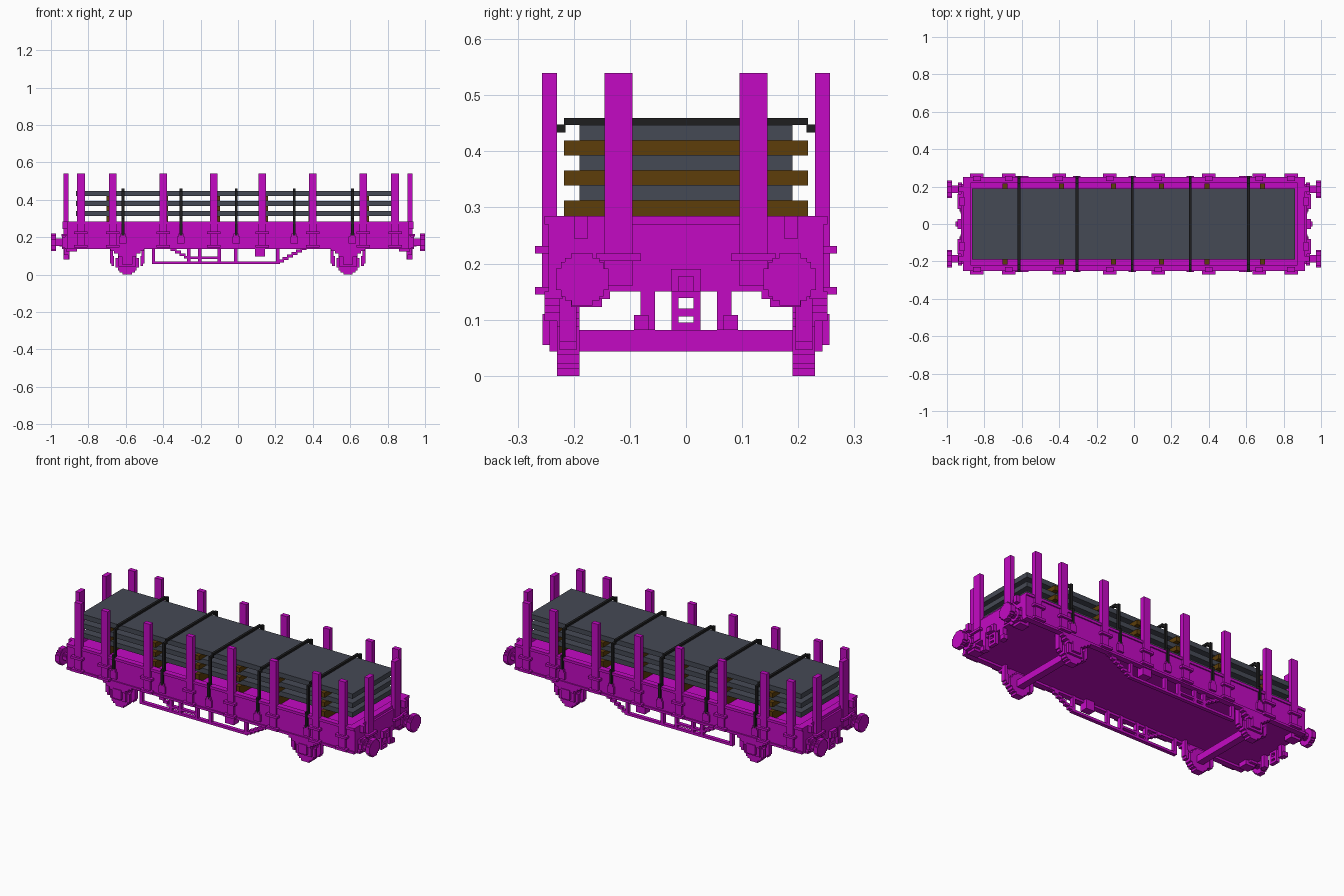
import bpy
import bmesh
from mathutils import Vector

if "Cube" in bpy.data.objects:
    bpy.data.objects.remove(bpy.data.objects["Cube"], do_unlink=True)


def material(name, rgb):
    m = bpy.data.materials.new(name)
    m.use_nodes = True
    m.diffuse_color = (*rgb, 1)
    m.node_tree.nodes["Principled BSDF"].inputs["Base Color"].default_value = (*rgb, 1)
    return m


MAGENTA = material("magenta paint", (0.55, 0.003, 0.55))
GREY = material("slate grey", (0.06, 0.067, 0.09))
BROWN = material("brown timber", (0.11, 0.048, 0.003))
BLACK = material("black webbing", (0.013, 0.013, 0.014))
U = 0.0135  # block size of the stepped style
SIDES = (-1, 1)


class Part:
    """Collects blocks and stepped discs into one named object."""

    def __init__(self, name, mat):
        self.name, self.mat, self.bm = name, mat, bmesh.new()

    def box(self, x0, x1, y0, y1, z0, z1):
        lo, hi = Vector((x0, y0, z0)), Vector((x1, y1, z1))
        size, mid = hi - lo, (hi + lo) / 2
        for v in bmesh.ops.create_cube(self.bm, size=1)["verts"]:
            v.co = Vector(c * abs(s) for c, s in zip(v.co, size)) + mid

    def disc(self, axis, a0, a1, c, z, r):
        quarter = [(1, .4), (.8, .4), (.8, .65), (.65, .65), (.65, .8), (.4, .8), (.4, 1)]
        ring = []
        for _ in range(4):
            ring += quarter
            quarter = [(-v, u) for u, v in quarter]
        pts = [(a0, c + u * r, z + v * r) if axis == "x" else (c + u * r, a0, z + v * r)
               for u, v in ring]
        face = self.bm.faces.new([self.bm.verts.new(p) for p in pts])
        move = (a1 - a0, 0, 0) if axis == "x" else (0, a1 - a0, 0)
        out = bmesh.ops.extrude_face_region(self.bm, geom=[face], use_keep_orig=True)
        bmesh.ops.translate(self.bm, vec=move,
                            verts=[g for g in out["geom"] if isinstance(g, bmesh.types.BMVert)])

    def finish(self):
        bmesh.ops.recalc_face_normals(self.bm, faces=self.bm.faces[:])
        mesh = bpy.data.meshes.new(self.name)
        self.bm.to_mesh(mesh)
        self.bm.free()
        mesh.materials.append(self.mat)
        bpy.context.collection.objects.link(bpy.data.objects.new(self.name, mesh))


# Deck with raised rim
deck = Part("deck", MAGENTA)
deck.box(-.9, .9, -.23, .23, .15, .265)
for s in SIDES:
    deck.box(-.915, .915, s * .22, s * .245, .137, .285)
    deck.box(s * .875, s * .915, -.22, .22, .15, .285)
    deck.box(-.915, .915, s * .245, s * .252, .27, .285)
    deck.box(-.915, .915, s * .245, s * .252, .137, .15)
deck.finish()

# Side stakes with their sockets
stakes = Part("side_stakes", MAGENTA)
sockets = Part("stake_sockets", MAGENTA)
for s in SIDES:
    for x in (-.84, -.67, -.4, -.13, .13, .4, .67, .84):
        stakes.box(x - .021, x + .021, s * .23, s * .257, .155, .54)
        for z in (.218, .145):
            sockets.box(x - .036, x + .036, s * .24, s * .269, z, z + U)
stakes.finish()

# End stakes, their sockets and corner blocks
ends = Part("end_stakes", MAGENTA)
for s in SIDES:
    for t in SIDES:
        ends.box(s * .905, s * .932, t * .095, t * .145, .16, .54)
        sockets.box(s * .91, s * .945, t * .08, t * .16, .205, .218)
        ends.box(s * .91, s * .938, t * .175, t * .2, .245, .285)
ends.finish()
sockets.finish()

# Headstocks and round buffers
head = Part("headstocks", MAGENTA)
buffers = Part("buffers", MAGENTA)
for s in SIDES:
    head.box(s * .9, s * .926, -.135, .135, .15, .27)
    for t in SIDES:
        head.box(s * .88, s * .926, t * .135, t * .215, .137, .21)
        head.box(s * .86, s * .92, t * .15, t * .205, .123, .15)
        buffers.disc("x", s * .92, s * .94, t * .185, .172, .036)
        buffers.disc("x", s * .93, s * .98, t * .185, .172, .02)
        buffers.disc("x", s * .973, s * 1.0, t * .185, .172, .047)
head.finish()
buffers.finish()

# Couplings and brake hoses
coupling = Part("couplings", MAGENTA)
hoses = Part("brake_hoses", MAGENTA)
for s in SIDES:
    coupling.box(s * .92, s * .945, -.027, .027, .15, .19)
    coupling.box(s * .94, s * .955, -U, U, .15, .178)
    for z in (.082, .107, .14):
        coupling.box(s * .912, s * .932, -.026, .026, z - .001, z + .013)
    for t in SIDES:
        coupling.box(s * .912, s * .932, t * U, t * .026, .082, .16)
        hoses.box(s * .9, s * .927, t * .055, t * .081, .082, .18)
        hoses.box(s * .905, s * .932, t * .067, t * .093, .082, .108)
coupling.finish()
hoses.finish()

# Wheelsets, axle boxes, leaf springs and brake shoes
wheels = Part("wheelsets", MAGENTA)
boxes = Part("axle_boxes", MAGENTA)
springs = Part("leaf_springs", MAGENTA)
brakes = Part("brake_shoes", MAGENTA)
for x in (-.592, .588):
    wheels.box(x - .02, x + .02, -.2, .2, .043, .082)
    for s in SIDES:
        wheels.disc("y", s * .19, s * .23, x, .0625, .0625)
        boxes.box(x - .047, x + .047, s * .215, s * .243, .043, .15)
        boxes.box(x - .027, x + .027, s * .243, s * .256, .055, .11)
        for i in range(3):
            w = .09 - i * .02
            springs.box(x - w, x + w, s * .215, s * .252, .125 - i * U, .139 - i * U)
        for t in SIDES:
            cx = x + t * .085
            brakes.box(cx - .008, cx + .008, s * .195, s * .225, .06, .15)
            brakes.box(cx - t * .015, cx, s * .195, s * .225, .046, .1)
for part in (wheels, boxes, springs, brakes):
    part.finish()

# Underframe rails with posts and stepped braces
frame = Part("underframe_rails", MAGENTA)
for s in SIDES:
    y0, y1 = s * .215, s * .236
    frame.box(-.46, .225, y0, y1, .056, .07)
    for x in (-.452, -.264, -.205, -.1, -.013, .212):
        frame.box(x - .009, x + .009, y0, y1, .056, .15)
    frame.box(-.27, -.1, y0, y1, .084, .096)
    for i in range(6):
        frame.box(.215 + i * .024, .245 + i * .024, y0, y1, .065 + i * U, .08 + i * U)
    for i in range(4):
        x = -.36 + i * .024
        frame.box(x, x + .03, y0, y1, .127 - i * U, .141 - i * U)
    frame.box(.09, .145, s * .2, s * .245, .096, .15)
frame.finish()

# Stacked slabs on timber bearers
for i in range(3):
    z = .312 + i * .0535
    slab = Part("slab", GREY)
    slab.box(-.865, .862, -.19, .19, z, z + .028)
    slab.finish()
    bearers = Part("timber_bearers", BROWN)
    for x in (-.69, -.387, -.11, .148, .39, .688):
        bearers.box(x - U, x + U, -.217, .217, z - (.047 if i == 0 else .0265), z)
    bearers.finish()

# Lashing straps and ratchet buckles
straps = Part("lashing_straps", BLACK)
buckles = Part("strap_buckles", MAGENTA)
for x in (-.615, -.305, -.01, .3, .612):
    a, b = x - .007, x + .007
    straps.box(a, b, -.217, .217, .447, .459)
    for s in SIDES:
        straps.box(a, b, s * .215, s * .231, .434, .448)
        straps.box(a, b, s * .23, s * .243, .28, .448)
        straps.box(a, b, s * .243, s * .257, .21, .3)
        buckles.box(x - .02, x + .02, s * .24, s * .257, .165, .205)
        buckles.box(x - .013, x + .013, s * .24, s * .257, .205, .22)
straps.finish()
buckles.finish()
